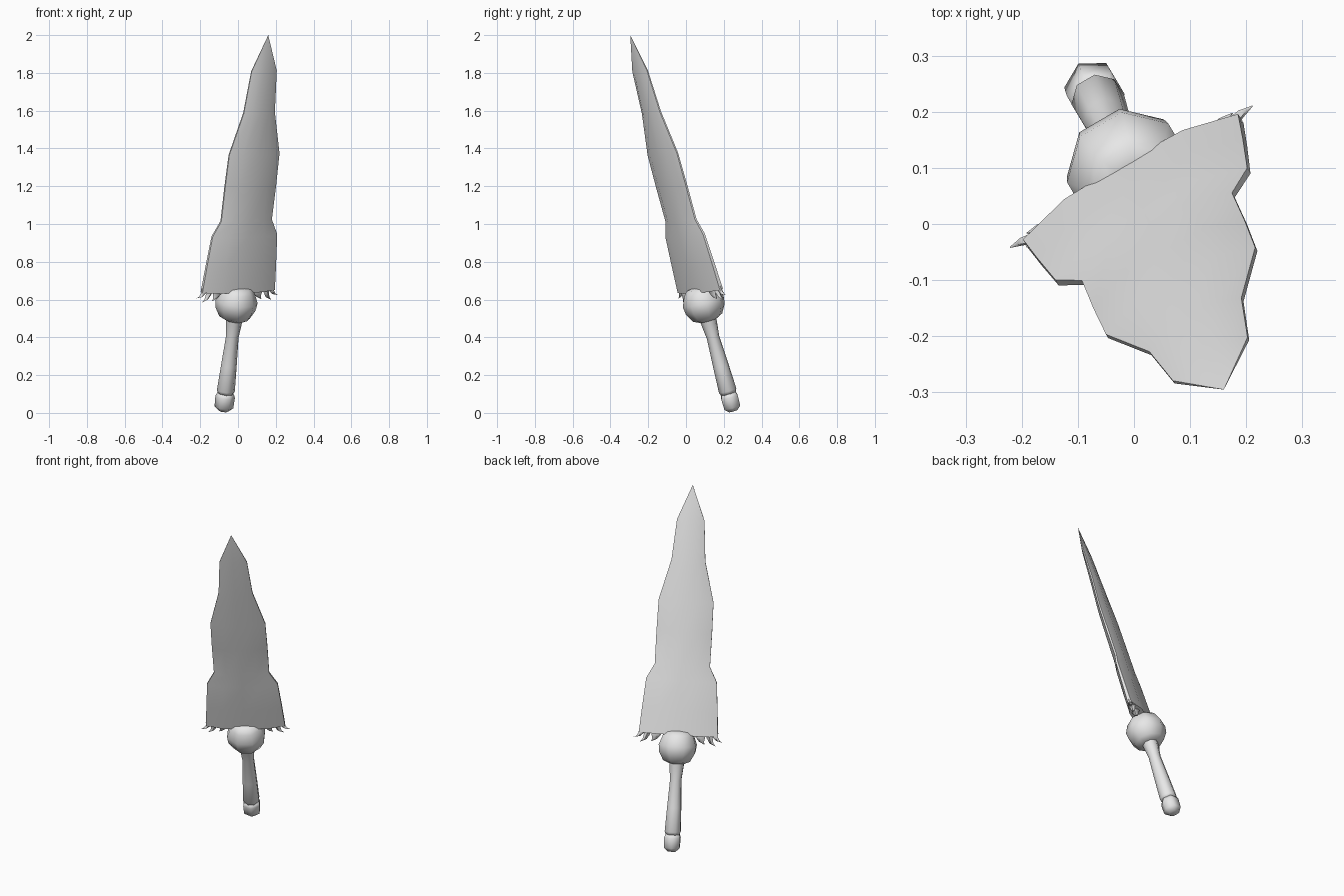
import bpy, bmesh, math
from mathutils import Vector

if "Cube" in bpy.data.objects:
    bpy.data.objects.remove(bpy.data.objects["Cube"])

# Tilted sword frame: long axis, blade width, blade thickness
BASE = Vector((-0.077, 0.250, 0.010))
TIP = Vector((0.160, -0.295, 2.0))
AXIS = (TIP - BASE).normalized()
WIDE = Vector((0.86, 0.50, 0.04))
WIDE = (WIDE - AXIS * WIDE.dot(AXIS)).normalized()
THICK = AXIS.cross(WIDE)

steel = bpy.data.materials.new("plain grey")
steel.diffuse_color = (0.8, 0.8, 0.8, 1)
steel.use_nodes = True
steel.node_tree.nodes["Principled BSDF"].inputs["Base Color"].default_value = steel.diffuse_color


def place(w, d, z):
    """Point at height z along the axis, offset across the width and depth."""
    return BASE + AXIS * ((z - BASE.z) / AXIS.z) + WIDE * w + THICK * d


def loft(name, rings, angle):
    """Skin a list of equal rings and cap both ends."""
    bm = bmesh.new()
    loops = [[bm.verts.new(place(*p)) for p in ring] for ring in rings]
    n = len(loops[0])
    for a, b in zip(loops, loops[1:]):
        for i in range(n):
            j = (i + 1) % n
            bm.faces.new((a[i], a[j], b[j], b[i]))
    bm.faces.new(loops[0][::-1])
    bm.faces.new(loops[-1])
    bmesh.ops.remove_doubles(bm, verts=bm.verts, dist=0.0004)
    bmesh.ops.recalc_face_normals(bm, faces=bm.faces)
    mesh = bpy.data.meshes.new(name)
    bm.to_mesh(mesh)
    bm.free()
    mesh.materials.append(steel)
    obj = bpy.data.objects.new(name, mesh)
    bpy.context.collection.objects.link(obj)
    bpy.ops.object.select_all(action='DESELECT')
    obj.select_set(True)
    bpy.context.view_layer.objects.active = obj
    bpy.ops.object.shade_smooth_by_angle(angle=math.radians(angle))
    return obj


def turned(name, profile, sides, angle=70):
    """Round part from (height, radius) pairs."""
    rings = []
    for z, r in profile:
        rings.append([(r * math.cos(2 * math.pi * (i + 0.5) / sides),
                       r * math.sin(2 * math.pi * (i + 0.5) / sides), z)
                      for i in range(sides)])
    return loft(name, rings, angle)


def blade_ring(z, w, h, e):
    """Flattened lens section: half width w, centre depth h, edge depth e."""
    m = 0.55 * w
    return [(w, e, z), (m, h, z), (0, h * 1.08, z), (-m, h, z), (-w, e, z),
            (-w, -e, z), (-m, -h, z), (0, -h * 1.08, z), (m, -h, z), (w, -e, z)]


# Blade with shoulders flaring into the lower wings
blade = [(0.645, 0.222, 0.036, 0.010), (0.78, 0.212, 0.036, 0.008),
         (0.94, 0.198, 0.034, 0.006), (1.02, 0.155, 0.032, 0.005),
         (1.20, 0.156, 0.030, 0.005), (1.37, 0.154, 0.028, 0.004),
         (1.59, 0.095, 0.022, 0.004), (1.81, 0.077, 0.014, 0.003),
         (2.00, 0.0001, 0.0001, 0.0001)]
loft("blade", [blade_ring(*s) for s in blade], 50)

# Curled feather points under each wing: (width, height, half width, half depth)
feathers = {
    "outer": [(0.204, 0.665, 0.019, 0.012), (0.208, 0.640, 0.015, 0.011),
              (0.225, 0.622, 0.011, 0.008), (0.250, 0.615, 0.001, 0.001)],
    "middle": [(0.172, 0.670, 0.022, 0.018), (0.176, 0.635, 0.017, 0.015),
               (0.188, 0.607, 0.011, 0.009), (0.212, 0.592, 0.001, 0.001)],
    "inner": [(0.122, 0.670, 0.032, 0.025), (0.124, 0.635, 0.026, 0.021),
              (0.132, 0.612, 0.014, 0.012), (0.150, 0.598, 0.001, 0.001)],
}
for side, sign in (("left", -1), ("right", 1)):
    for label, path in feathers.items():
        rings = [[(sign * (w + a), 0, z), (sign * w, d, z),
                  (sign * (w - a), 0, z), (sign * w, -d, z)]
                 for w, z, a, d in path]
        loft(f"{side}_{label}_feather", rings, 80)

# Rounded guard
turned("guard", [(0.490, 0.050), (0.505, 0.082), (0.550, 0.108), (0.590, 0.113),
                 (0.640, 0.092), (0.662, 0.072), (0.668, 0.040)], 8)

# Grip, slim below the guard and thicker towards the pommel
turned("grip", [(0.100, 0.040), (0.118, 0.048), (0.250, 0.042), (0.400, 0.034),
                (0.470, 0.042), (0.510, 0.046)], 8)

# Pommel
turned("pommel", [(0.010, 0.026), (0.030, 0.050), (0.085, 0.052),
                  (0.102, 0.045), (0.106, 0.030)], 6)
